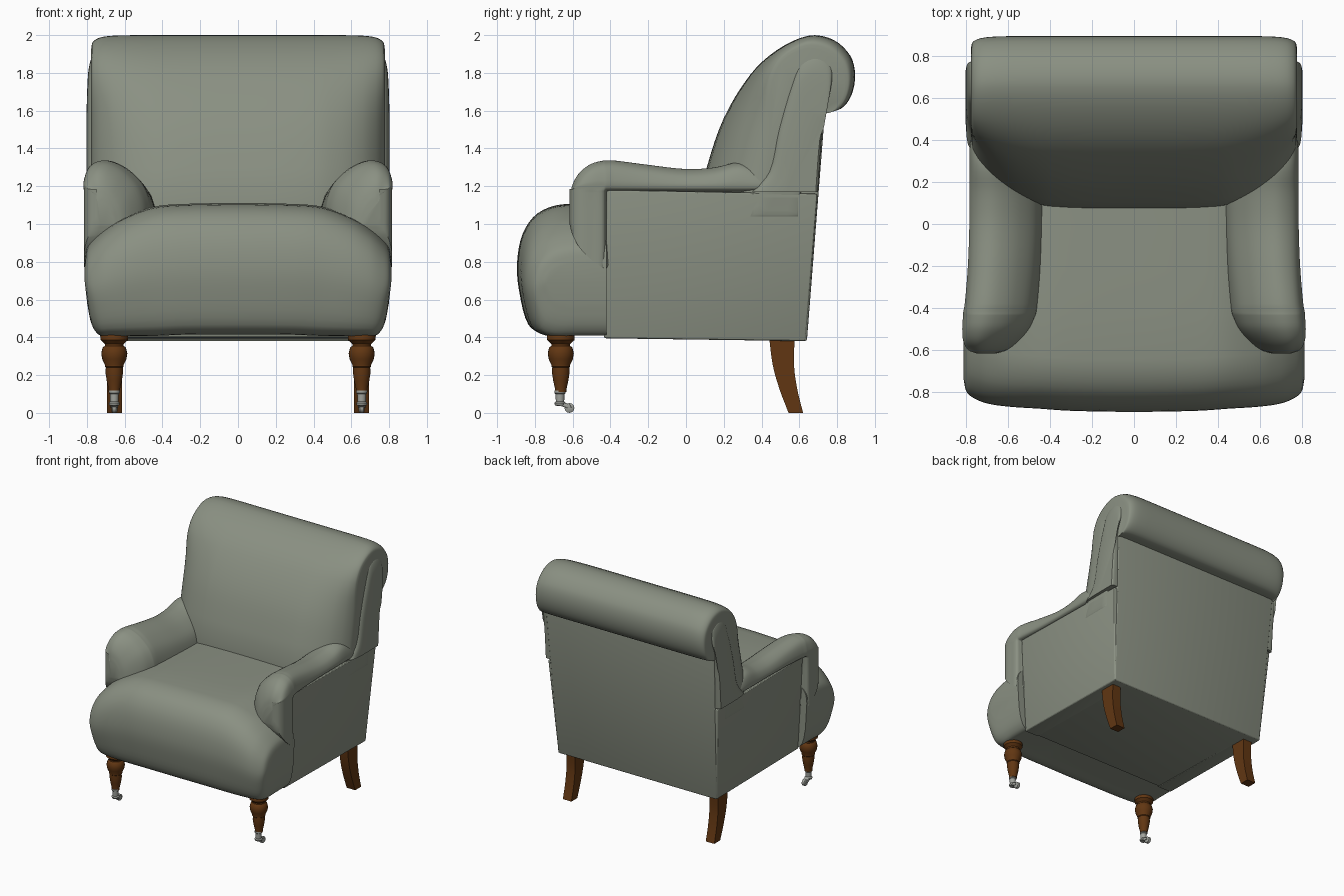
import bpy, bmesh, math
from mathutils import Vector

if "Cube" in bpy.data.objects:
    bpy.data.objects.remove(bpy.data.objects["Cube"])


def material(name, rgb):
    m = bpy.data.materials.new(name)
    m.diffuse_color = (*rgb, 1)
    m.use_nodes = True
    m.node_tree.nodes["Principled BSDF"].inputs["Base Color"].default_value = m.diffuse_color
    return m


FABRIC = material("sage fabric", (0.255, 0.28, 0.225))
WOOD = material("brown wood", (0.12, 0.037, 0.006))
METAL = material("grey metal", (0.36, 0.37, 0.34))


def finish(bm, name, mat, angle=40):
    bmesh.ops.remove_doubles(bm, verts=bm.verts, dist=1e-4)
    bmesh.ops.recalc_face_normals(bm, faces=bm.faces)
    me = bpy.data.meshes.new(name)
    bm.to_mesh(me)
    bm.free()
    me.materials.append(mat)
    ob = bpy.data.objects.new(name, me)
    bpy.context.collection.objects.link(ob)
    bpy.ops.object.select_all(action='DESELECT')
    ob.select_set(True)
    bpy.context.view_layer.objects.active = ob
    bpy.ops.object.shade_smooth_by_angle(angle=math.radians(angle))
    return ob


def spline(pts, n, closed):
    """Smooth curve through the points; a repeated point makes a sharp corner."""
    pts = [Vector(p) for p in pts]
    k = len(pts)

    def at(i):
        return pts[i % k] if closed else pts[min(max(i, 0), k - 1)]

    def tangent(i):
        a, b, c = at(i - 1), at(i), at(i + 1)
        return (c - a) / max((b - a).length + (c - b).length, 1e-6)

    out = []
    for i in range(k if closed else k - 1):
        p, q = at(i), at(i + 1)
        d = (q - p).length
        for j in range(n):
            t = j / n
            out.append(p * (2*t**3 - 3*t*t + 1) + q * (3*t*t - 2*t**3)
                       + tangent(i) * d * (t**3 - 2*t*t + t) + tangent(i + 1) * d * (t**3 - t*t))
    if not closed:
        out.append(pts[-1])
    return out


def loft(name, rings, mat, n=4, side=1):
    rings = [spline([(x * side, y, z) for x, y, z in r], n, True) for r in rings]
    lines = [spline(line, n, False) for line in zip(*rings)]
    bm = bmesh.new()
    grid = [[bm.verts.new(p) for p in line] for line in lines]
    m = len(grid)
    for i in range(m):
        a, b = grid[i], grid[(i + 1) % m]
        for j in range(len(a) - 1):
            bm.faces.new((a[j], a[j + 1], b[j + 1], b[j]))
    bm.faces.new([line[0] for line in grid])
    bm.faces.new([line[-1] for line in grid])
    return finish(bm, name, mat)


def prism(name, outline, x0, x1, mat, bevel=0.012, taper=0.0):
    """Side outline (y, z) extruded along x; taper narrows it below the arm line."""
    bm = bmesh.new()

    def row(x):
        return [bm.verts.new((x * (1 - taper * max(0, 1.17 - z) / .78), y, z)) for y, z in outline]

    a, b = row(x0), row(x1)
    bm.faces.new(a)
    bm.faces.new(b)
    for i in range(len(a)):
        j = (i + 1) % len(a)
        bm.faces.new((a[i], a[j], b[j], b[i]))
    bmesh.ops.recalc_face_normals(bm, faces=bm.faces)
    bmesh.ops.bevel(bm, geom=bm.edges[:], offset=bevel, segments=3, profile=0.5, affect='EDGES')
    return finish(bm, name, mat, 25)


def lathe(name, profile, x, y, mat, seg=24):
    bm = bmesh.new()
    rings = [[bm.verts.new((x + r * math.cos(2*math.pi*i/seg), y + r * math.sin(2*math.pi*i/seg), z))
              for i in range(seg)] for r, z in profile]
    for a, b in zip(rings, rings[1:]):
        for i in range(seg):
            bm.faces.new((a[i], a[(i+1) % seg], b[(i+1) % seg], b[i]))
    bm.faces.new(rings[0])
    bm.faces.new(rings[-1])
    return finish(bm, name, mat)


def both_sides(stations):
    """Mirror a list of x stations about the centre."""
    return [(-s[0], *s[1:]) for s in reversed(stations[1:])] + stations


# seat with its domed top and bulging front
SEAT = [(.25, 0), (.13, 0), (.06, .07), (.015, .3), (0, .53), (.03, .77), (.11, .93), (.25, 1)]


def seat_ring(x, zt, zb, yf, yb):
    p = [(yb, zb), (yb, zb)] + [(yf + d, zb + (zt - zb) * f) for d, f in SEAT] + [(yb, zt), (yb, zt)]
    return [(x * (1 - .04 * max(0, .7 - z) / .29), y, z) for y, z in p]


seat = [(0, 1.105, .42, -.895, .2), (.3, 1.10, .418, -.89, .2), (.45, 1.085, .412, -.88, .2),
        (.6, 1.03, .41, -.87, .2), (.7, .97, .41, -.855, -.42), (.765, .915, .415, -.83, -.42),
        (.80, .87, .47, -.80, -.42), (.812, .80, .58, -.74, -.42)]
loft("seat", [seat_ring(*s) for s in both_sides(seat)], FABRIC)

# back cushion rolling over at the top
BACK = [(.6, 1.0), (.6, 1.0), (.07, 1.0), (.07, 1.0), (.08, 1.15), (.11, 1.3), (.2, 1.56), (.34, 1.79),
        (.48, 1.92), (.65, 1.997), (.78, 1.975), (.87, 1.89), (.895, 1.79), (.875, 1.68), (.82, 1.61),
        (.74, 1.6), (.66, 1.6), (.66, 1.6)]


def back_ring(x, off, scale):
    ring = []
    for y, z in BACK:
        if y < .5:
            y += off * min(1, max(0, (1.97 - z) / .5))
        ring.append((x, .5 + (y - .5) * scale, 1.5 + (z - 1.5) * scale))
    return ring


back = [(0, 0, 1), (.4, .01, 1), (.55, .05, 1), (.66, .11, .995), (.73, .18, .975), (.768, .25, .93), (.777, .3, .86)]
loft("back_cushion", [back_ring(*s) for s in both_sides(back)], FABRIC)

# back panel and base
TAPER = .065
prism("back_panel", [(.5, .39), (.64, .38), (.744, 1.7), (.62, 1.7)], -.776, .776, FABRIC, taper=TAPER)
prism("base", [(-.43, .40), (.63, .38), (.66, .95), (-.43, .95)], -.765, .765, FABRIC, taper=TAPER)

# arm sections along y: y, top, bottom, inner x, outer x, inset of the lower outer edge
ARM = [(-.617, 1.13, 1.0, .66, .75, 0), (-.60, 1.21, .94, .60, .79, 0), (-.56, 1.275, .87, .55, .812, 0),
       (-.5, 1.318, .81, .50, .817, .002), (-.435, 1.335, .765, .47, .813, .004),
       (-.42, 1.335, .765, .465, .812, .05), (-.38, 1.335, .85, .46, .805, .06),
       (-.2, 1.312, 1.0, .44, .79, .05), (0, 1.29, 1.0, .43, .783, .04), (.15, 1.298, 1.0, .43, .783, .04),
       (.28, 1.325, 1.0, .45, .783, .04), (.38, 1.30, 1.0, .48, .78, .04), (.47, 1.25, 1.0, .5, .765, .03)]


def arm_ring(y, zt, zb, xi, xo, inset):
    k, w = min(zt - zb, .3), xo - xi
    low = max(1.165, zb + .3 * (zt - zb))
    p = [(xo - inset, zb), (xo - inset, zb), (xo - inset, low), (xo - .1 * inset, low + .02),
         (xo, low + .4 * (zt - low)), (xo - .08*w, zt - .1*k),
         (xo - .26*w, zt), (xo - .45*w, zt - .03*k), (xo - .68*w, zt - .18*k), (xo - .9*w, zt - .46*k),
         (xi, zt - .85*k), (xi, zb), (xi, zb)]
    return [(x, y, z) for x, z in p]


# domed wing at each end of the back roll
WING = [(.35, 1.17), (.35, 1.17), (.44, 1.28), (.49, 1.5), (.56, 1.74), (.61, 1.85), (.69, 1.885), (.765, 1.84),
        (.772, 1.75), (.735, 1.64), (.698, 1.17), (.698, 1.17)]


def wing_ring(x, s):
    return [(x, .67 + (y - .67) * s, 1.17 + (z - 1.17) * s) for y, z in WING]


# rear leg outline: z, front y, back y
LEG = [(.40, .44, .575), (.25, .46, .572), (.12, .497, .59), (0, .543, .62)]
TURNED = [(.06, .43), (.074, .405), (.072, .385), (.05, .365), (.05, .355), (.062, .345), (.069, .315), (.064, .285),
          (.05, .255), (.05, .245), (.045, .24), (.046, .21), (.04, .17), (.03, .125), (.03, .11)]

for side, tag in ((1, "right"), (-1, "left")):
    loft("arm_" + tag, [arm_ring(*s) for s in ARM], FABRIC, side=side)
    loft("wing_" + tag, [wing_ring(x, s) for x, s in ((.6, 1), (.765, 1), (.78, .975), (.794, .87), (.802, .6))],
         FABRIC, side=side)
    prism("side_panel_" + tag, [(-.435, .395), (.634, .38), (.696, 1.16), (-.42, 1.18)],
          *sorted((side * .64, side * .779)), FABRIC, taper=TAPER)
    loft("rear_leg_" + tag, [[(x, y, z) for x, y in ((.615, a), (.615, a), (.693, a), (.693, a),
                                                     (.693, b), (.693, b), (.615, b), (.615, b))]
                             for z, a, b in LEG], WOOD, side=side)
    x = side * .655
    lathe("front_leg_" + tag, TURNED, x, -.663, WOOD)
    # caster: cup, fork and wheel
    lathe("caster_cup_" + tag, [(.029, .118), (.029, .105), (.024, .1), (.022, .06), (.03, .052), (.026, .04),
                                (.012, .036)], x, -.667, METAL, 16)
    prism("caster_fork_" + tag, [(-.675, .04), (-.66, .06), (-.615, .045), (-.605, .025), (-.625, .025)],
          x - .02, x + .02, METAL, .003)
    wheel = lathe("caster_wheel_" + tag, [(.018, -.016), (.026, -.01), (.026, .01), (.018, .016)], 0, 0, METAL, 16)
    wheel.rotation_euler = (0, math.pi / 2, 0)
    wheel.location = (x, -.617, .026)
